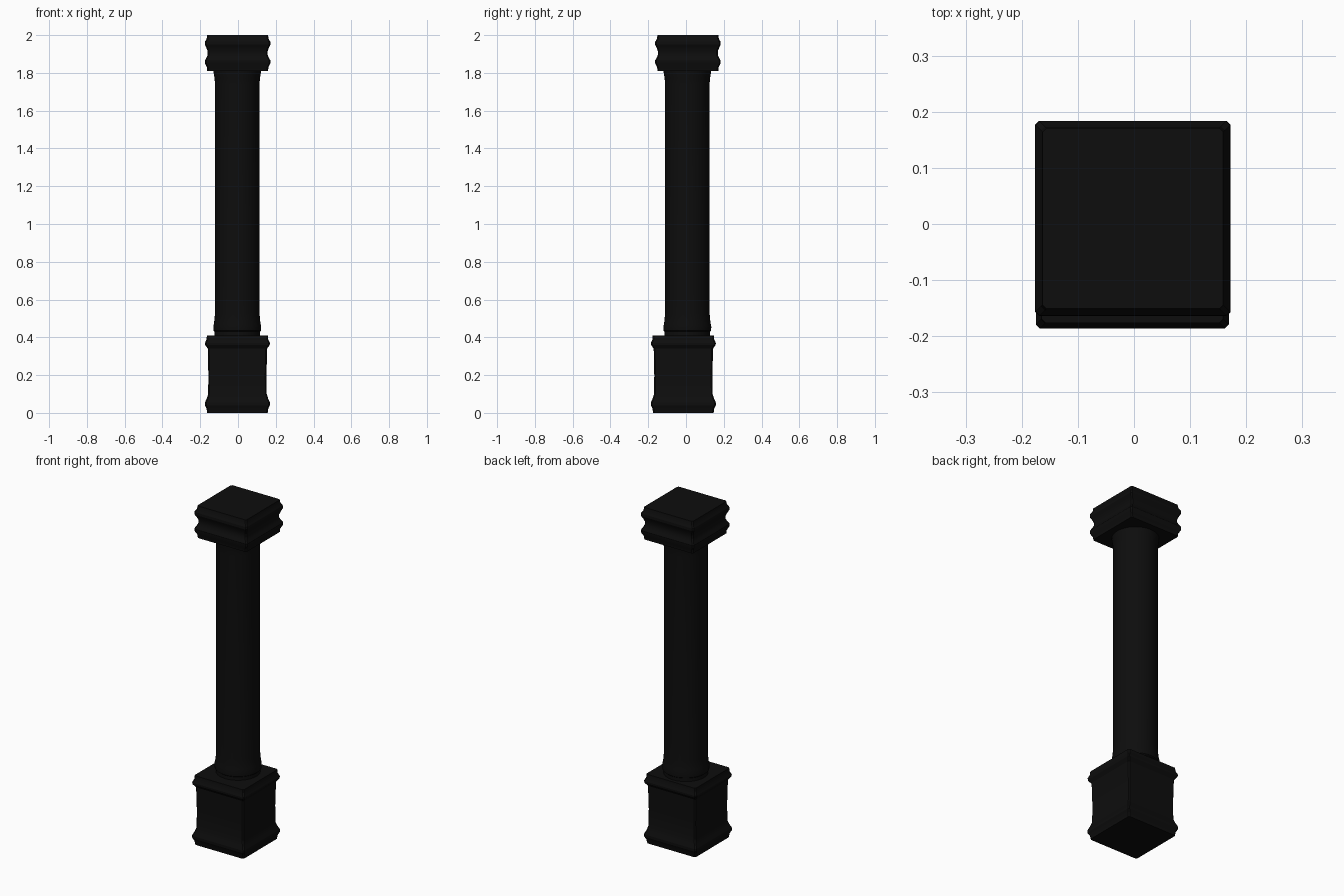
import bpy
import bmesh
from math import cos, sin, tau

cube = bpy.data.objects.get("Cube")
if cube:
    bpy.data.objects.remove(cube, do_unlink=True)

black = bpy.data.materials.new("black stone")
black.use_nodes = True
color = (0.004, 0.004, 0.004, 1)
black.diffuse_color = color
black.node_tree.nodes["Principled BSDF"].inputs["Base Color"].default_value = color


def square(half, chamfer=0.007):
    """Square outline with slightly cut corners."""
    a, b = half, half - chamfer
    return [(a, -b), (a, b), (b, a), (-b, a), (-a, b), (-a, -b), (-b, -a), (b, -a)]


def circle(radius, sides=48):
    return [(radius * cos(tau * i / sides), radius * sin(tau * i / sides))
            for i in range(sides)]


def loft(name, outline, profile, center, angle):
    """Stack one outline through (size, z) pairs and close both ends."""
    bm = bmesh.new()
    rings = [[bm.verts.new((x + center[0], y + center[1], z)) for x, y in outline(size)]
             for size, z in profile]
    for low, high in zip(rings, rings[1:]):
        for i in range(len(low)):
            j = (i + 1) % len(low)
            bm.faces.new((low[i], low[j], high[j], high[i]))
    bm.faces.new(rings[0][::-1])
    bm.faces.new(rings[-1])
    mesh = bpy.data.meshes.new(name)
    bm.to_mesh(mesh)
    bm.free()
    mesh.materials.append(black)
    part = bpy.data.objects.new(name, mesh)
    bpy.context.collection.objects.link(part)
    bpy.ops.object.select_all(action="DESELECT")
    part.select_set(True)
    bpy.context.view_layer.objects.active = part
    bpy.ops.object.shade_smooth_by_angle(angle=angle)
    return part


# Square pedestal with flared mouldings at the foot and the rim
loft("pedestal", square,
     [(0.16, 0), (0.164, 0.025), (0.172, 0.04), (0.172, 0.055), (0.163, 0.075),
      (0.155, 0.1), (0.154, 0.2), (0.157, 0.34), (0.171, 0.36), (0.172, 0.37),
      (0.163, 0.39), (0.162, 0.41)],
     (-0.003, -0.014), 0.4)

# Round shaft with a ringed foot and a flared neck
loft("shaft", circle,
     [(0.12, 0.4), (0.12, 0.43), (0.126, 0.435), (0.127, 0.455), (0.123, 0.475),
      (0.12, 0.5), (0.118, 0.53), (0.118, 1.74), (0.12, 1.77), (0.125, 1.8),
      (0.125, 1.83)],
     (-0.004, 0.007), 0.6)

# Square capital with two rounded bands around a waist
loft("capital", square,
     [(0.161, 1.81), (0.163, 1.83), (0.173, 1.85), (0.174, 1.865), (0.165, 1.88),
      (0.159, 1.895), (0.159, 1.915), (0.166, 1.935), (0.174, 1.95),
      (0.173, 1.965), (0.164, 1.98), (0.161, 2)],
     (-0.002, 0.01), 0.4)
